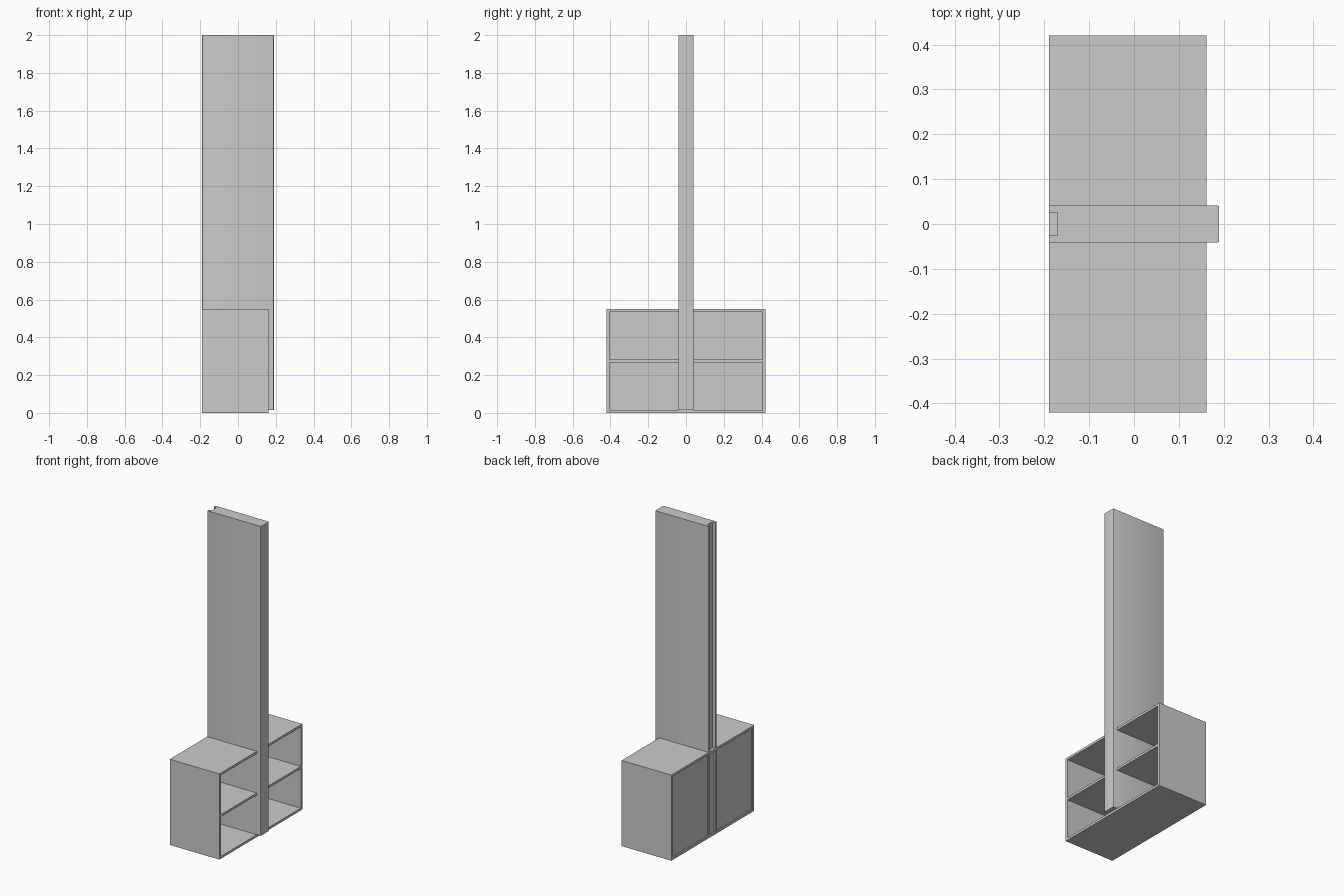
import bpy, bmesh
from mathutils import Vector

if "Cube" in bpy.data.objects:
    bpy.data.objects.remove(bpy.data.objects["Cube"])

X_BACK, X_FRONT = -0.19, 0.162   # cabinet depth
HALF_W, HEIGHT, T = 0.42, 0.55, 0.015


def finish(name, bm):
    bmesh.ops.recalc_face_normals(bm, faces=bm.faces[:])
    me = bpy.data.meshes.new(name)
    bm.to_mesh(me)
    bm.free()
    ob = bpy.data.objects.new(name, me)
    bpy.context.collection.objects.link(ob)
    return ob


def extrude(bm, faces, vec):
    r = bmesh.ops.extrude_face_region(bm, geom=faces)
    verts = [g for g in r["geom"] if isinstance(g, bmesh.types.BMVert)]
    bmesh.ops.translate(bm, verts=verts, vec=Vector(vec))
    return verts


def board(name, x0, x1, y0, y1, z0, z1):
    bm = bmesh.new()
    f = bm.faces.new([bm.verts.new(p) for p in
                      ((x0, y0, z0), (x1, y0, z0), (x1, y1, z0), (x0, y1, z0))])
    extrude(bm, [f], (0, 0, z1 - z0))
    return finish(name, bm)


# Cabinet shell: rectangular ring pulled along the depth
bm = bmesh.new()


def loop(inset):
    w, z0, z1 = HALF_W - inset, inset, HEIGHT - inset
    return [bm.verts.new((X_BACK, y, z)) for y, z in
            ((-w, z0), (w, z0), (w, z1), (-w, z1))]


outer, inner = loop(0), loop(T)
ring = [bm.faces.new((outer[i], outer[(i + 1) % 4], inner[(i + 1) % 4], inner[i]))
        for i in range(4)]
extrude(bm, ring, (X_FRONT - X_BACK, 0, 0))
finish("cabinet_shell", bm)

# Recessed back panel and middle shelf
w = HALF_W - T
board("back_panel", -0.182, -0.172, -w, w, T, HEIGHT - T)
board("middle_shelf", -0.172, X_FRONT, -w, w, 0.268, 0.283)

# Tall post: grooved plan profile with softened corners, pulled upward
half = [(0.19, 0.041), (-0.19, 0.041), (-0.19, 0.026), (-0.17, 0.026)]
plan = half + [(x, -y) for x, y in reversed(half)]
bm = bmesh.new()
face = bm.faces.new([bm.verts.new((x, y, T)) for x, y in plan])
extrude(bm, [face], (0, 0, 2 - T))
corners = [e for e in bm.edges
           if abs(e.verts[0].co.z - e.verts[1].co.z) > 1
           and abs(e.verts[0].co.y) > 0.04]
bmesh.ops.bevel(bm, geom=corners, offset=0.004, segments=3,
                profile=0.5, affect='EDGES')
post = finish("tall_post", bm)
bpy.context.view_layer.objects.active = post
post.select_set(True)
bpy.ops.object.shade_smooth_by_angle()
